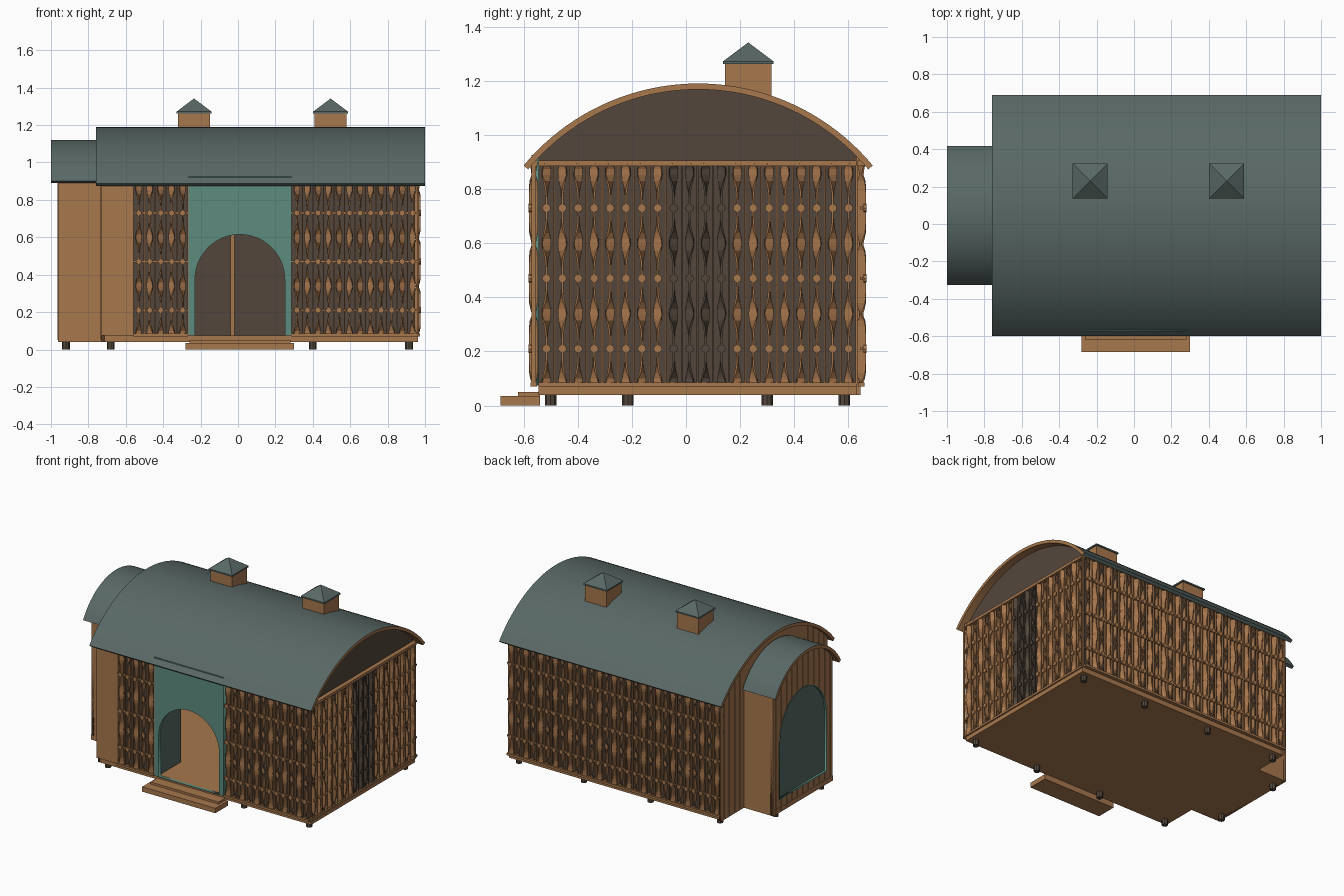
import bpy, bmesh, math
from mathutils import Vector, Matrix

if "Cube" in bpy.data.objects:
    bpy.data.objects.remove(bpy.data.objects["Cube"])


def material(name, rgb):
    m = bpy.data.materials.new(name)
    m.diffuse_color = (*rgb, 1)
    m.use_nodes = True
    m.node_tree.nodes["Principled BSDF"].inputs["Base Color"].default_value = m.diffuse_color
    return m


WOOD = material("warm wood", (0.39, 0.185, 0.075))
DARK = material("dark brown", (0.086, 0.062, 0.044))
SLATE = material("slate green", (0.10, 0.14, 0.132))
TEAL = material("teal paint", (0.11, 0.265, 0.215))
CY = 0.045  # centre line of both vaults


def finish(name, bm, *mats):
    me = bpy.data.meshes.new(name)
    bmesh.ops.recalc_face_normals(bm, faces=bm.faces)
    bm.to_mesh(me)
    bm.free()
    for m in mats:
        me.materials.append(m)
    ob = bpy.data.objects.new(name, me)
    bpy.context.collection.objects.link(ob)
    return ob


def add_box(bm, x0, x1, y0, y1, z0, z1):
    mat = Matrix.Translation(((x0 + x1) / 2, (y0 + y1) / 2, (z0 + z1) / 2)) @ Matrix.Diagonal((x1 - x0, y1 - y0, z1 - z0, 1))
    bmesh.ops.create_cube(bm, size=1, matrix=mat)


def box(name, mat, *dims):
    bm = bmesh.new()
    add_box(bm, *dims)
    return finish(name, bm, mat)


def arch(c, half, base, spring, rise, n=24):
    """Arched outline: straight jambs and a round head."""
    pts = [(c - half, base), (c + half, base)]
    return pts + [(c + half * math.cos(math.pi * i / n), spring + rise * math.sin(math.pi * i / n)) for i in range(n + 1)]


def panel(name, mat, outlines, axis, pos, thick):
    """Flat wall from outlines (later ones are holes), facing along x or y."""
    cu = bpy.data.curves.new(name, 'CURVE')
    cu.dimensions, cu.fill_mode, cu.extrude = '2D', 'BOTH', thick / 2
    for pts in outlines:
        s = cu.splines.new('POLY')
        s.points.add(len(pts) - 1)
        for p, (u, v) in zip(s.points, pts):
            p.co = (u, v, 0, 1)
        s.use_cyclic_u = True
    tmp = bpy.data.objects.new(name + "_outline", cu)
    bpy.context.collection.objects.link(tmp)
    bpy.context.view_layer.update()
    me = bpy.data.meshes.new_from_object(tmp.evaluated_get(bpy.context.evaluated_depsgraph_get()))
    bpy.data.objects.remove(tmp)
    for v in me.vertices:
        u, w, d = v.co
        v.co = (u, pos - d, w) if axis == 'y' else (pos + d, u, w)
    me.materials.clear()
    me.materials.append(mat)
    ob = bpy.data.objects.new(name, me)
    bpy.context.collection.objects.link(ob)
    return ob


class Vault:
    """Circular barrel roof running along x."""
    def __init__(self, half, eave, top, thick=0.022):
        rise = top - eave
        self.r = (half * half + rise * rise) / (2 * rise)
        self.cz, self.a, self.t = top - self.r, math.asin(half / self.r), thick

    def height(self, y):
        return self.cz + math.sqrt((self.r - self.t) ** 2 - (y - CY) ** 2)

    def gable(self, y0, y1, z0, n=28):
        ys = [y1 + (y0 - y1) * i / n for i in range(n + 1)]
        return [(y0, z0), (y1, z0)] + [(y, self.height(y) + 0.004) for y in ys]

    def roof(self, name, x0, x1, n=40):
        bm = bmesh.new()
        rings = []
        for i in range(n + 1):
            a = -self.a + 2 * self.a * i / n
            rings.append([bm.verts.new((x, CY + r * math.sin(a), self.cz + r * math.cos(a)))
                          for x, r in ((x0, self.r), (x1, self.r), (x1, self.r - self.t), (x0, self.r - self.t))])
        for p, q in zip(rings, rings[1:]):
            for k in range(4):
                f = bm.faces.new((p[k], p[(k + 1) % 4], q[(k + 1) % 4], q[k]))
                f.material_index = 0 if k == 0 else 1  # covering outside, timber below
                f.smooth = k in (0, 2)
        for ring in (rings[0], rings[-1]):
            bm.faces.new(ring)
        ob = finish(name, bm, SLATE, WOOD)
        for o in bpy.context.selected_objects:
            o.select_set(False)
        ob.select_set(True)
        bpy.context.view_layer.objects.active = ob
        bpy.ops.object.shade_smooth_by_angle(angle=math.radians(30))


main, annex = Vault(0.645, 0.887, 1.19), Vault(0.372, 0.9, 1.12)
main.roof("main_roof", -0.76, 1.0)
annex.roof("annex_roof", -1.0, -0.74)

# floor, feet and steps
box("main_floor", WOOD, -0.73, 0.962, -0.545, 0.63, 0.04, 0.075)
box("annex_floor", WOOD, -0.962, -0.73, -0.29, 0.385, 0.04, 0.075)
bm = bmesh.new()
for x, ys in [(x, (-0.5, 0.585)) for x in (-0.68, -0.13, 0.4, 0.915)] + [(-0.92, (-0.215, 0.3))]:
    for y in ys:
        bmesh.ops.create_cone(bm, cap_ends=True, segments=8, radius1=0.021, radius2=0.021, depth=0.04,
                              matrix=Matrix.Translation((x, y, 0.02)))
finish("feet", bm, DARK)
box("lower_step", WOOD, -0.28, 0.30, -0.685, -0.54, 0, 0.035)
box("upper_step", WOOD, -0.26, 0.28, -0.62, -0.54, 0.035, 0.05)

# main walls
box("back_wall", DARK, -0.73, 0.945, 0.615, 0.63, 0.075, 0.91)
box("front_wall_right", DARK, 0.28, 0.945, -0.545, -0.53, 0.075, 0.91)
box("front_wall_left", DARK, -0.56, -0.26, -0.545, -0.53, 0.075, 0.91)
box("front_plain_wall", WOOD, -0.73, -0.56, -0.56, -0.53, 0.075, 0.92)
panel("right_gable_wall", DARK, [main.gable(-0.545, 0.63, 0.075)], 'x', 0.937, 0.016)
panel("left_gable_wall", WOOD, [main.gable(-0.545, 0.645, 0.04)], 'x', -0.722, 0.016)

# arched entrance with open door leaves
panel("entrance_wall", TEAL, [[(-0.265, 0.075), (0.285, 0.075), (0.285, 0.925), (-0.265, 0.925)],
                              arch(0.01, 0.24, 0.0751, 0.375, 0.24)], 'y', -0.558, 0.026)
for side, x in (("left", -0.25), ("right", 0.257)):
    box("door_leaf_" + side, SLATE, x, x + 0.013, -0.545, -0.31, 0.08, 0.58)
box("inner_post", WOOD, -0.04, -0.018, 0.2, 0.222, 0.075, 1.1)

# annex walls with arched end window
for side, y in (("front", -0.29), ("back", 0.37)):
    box("annex_wall_" + side, WOOD, -0.96, -0.73, y, y + 0.015, 0.04, 0.935)
hole = arch(CY, 0.27, 0.13, 0.54, 0.3)
panel("annex_end_wall", WOOD, [annex.gable(-0.29, 0.385, 0.04), hole], 'x', -0.95, 0.02)
panel("annex_window", SLATE, [hole], 'x', -0.944, 0.008)
panel("annex_window_frame", TEAL, [hole, arch(CY, 0.262, 0.138, 0.54, 0.292)], 'x', -0.954, 0.016)

# plank seams on the left-hand walls
bm = bmesh.new()
for i in range(-5, 6):
    y = CY + i * 0.062
    t = (y - CY) / 0.27
    if abs(t) < 1:
        add_box(bm, -0.964, -0.96, y - 0.004, y + 0.004, 0.05, 0.13)
    z0 = 0.54 + 0.3 * math.sqrt(1 - t * t) if abs(t) < 1 else 0.05
    add_box(bm, -0.964, -0.96, y - 0.004, y + 0.004, z0, annex.height(y))
for y in (-0.52, -0.46, -0.4, -0.34, 0.43, 0.49, 0.55, 0.61):
    add_box(bm, -0.734, -0.73, y - 0.004, y + 0.004, 0.05, main.height(y))
finish("plank_battens", bm, WOOD)

# twisted slat screens
Z0, Z1, KNOTS, PITCH = 0.078, 0.895, (0.21, 0.47, 0.73), 0.0585


def screen(name, origin, u, length, rails, dark=(9, 9)):
    u = Vector(u)
    n = u.cross(Vector((0, 0, 1)))
    o = Vector(origin) + n * 0.018
    bm = bmesh.new()

    def bar(c, hw, hn, z0, z1, idx):
        vs = bmesh.ops.create_cube(bm, size=1)['verts']
        for v in vs:
            a, b, z = v.co * 2
            v.co = c + u * (a * hw) + n * (b * hn) + Vector((0, 0, (z0 + z1) / 2 + z * (z1 - z0) / 2))
        for f in {f for v in vs for f in v.link_faces}:
            f.material_index = idx

    count = round(length / PITCH)
    for i in range(count):
        d = (i + 0.5) * length / count
        c = o + u * d
        idx = int(dark[0] < d < dark[1])
        prev = None
        steps = 38
        for k in range(steps + 1):  # flat between knots, edge-on at knots
            z = Z0 + (Z1 - Z0) * k / steps
            s = abs(math.cos(math.pi * (z - 0.47) / 0.26))
            a = math.pi / 2 * (1 - (1 - s) ** 2) * (1 if i % 2 else -1)
            w = (u * math.cos(a) + n * math.sin(a)) * 0.0165
            t = (n * math.cos(a) - u * math.sin(a)) * 0.0035
            ring = [bm.verts.new(c + p + Vector((0, 0, z))) for p in (w + t, t - w, -w - t, w - t)]
            for j in range(4 if prev else 0):
                bm.faces.new((prev[j], prev[(j + 1) % 4], ring[(j + 1) % 4], ring[j])).material_index = idx
            if k in (0, steps):
                bm.faces.new(ring).material_index = idx
            prev = ring
        bar(c + u * (PITCH / 2), 0.003, 0.008, Z0, Z1, idx)
        for z in KNOTS:  # round knots
            m = Matrix.Translation(c + n * 0.013 + Vector((0, 0, z))) @ n.to_track_quat('Z', 'Y').to_matrix().to_4x4()
            vs = bmesh.ops.create_cone(bm, cap_ends=True, segments=8, radius1=0.016, radius2=0.016, depth=0.01, matrix=m)['verts']
            for f in {f for v in vs for f in v.link_faces}:
                f.material_index = idx
    mid = o + u * (length / 2)
    bar(mid, length / 2, 0.015, 0.885, 0.905, 0)
    bar(mid, length / 2, 0.012, 0.07, 0.085, 0)
    for z in KNOTS if rails else ():
        bar(mid, length / 2, 0.006, z - 0.005, z + 0.005, 0)
    finish(name, bm, WOOD, DARK)


screen("right_screen", (0.942, -0.545, 0), (0, 1, 0), 1.175, False, (0.47, 0.7))
screen("back_screen", (0.962, 0.63, 0), (-1, 0, 0), 1.69, True)
screen("front_screen_right", (0.287, -0.545, 0), (1, 0, 0), 0.675, True)
screen("front_screen_left", (-0.56, -0.545, 0), (1, 0, 0), 0.293, True)

# roof vents with pyramid caps
for side, x in (("left", -0.235), ("right", 0.495)):
    y = 0.23
    box("vent_box_" + side, WOOD, x - 0.085, x + 0.085, y - 0.085, y + 0.085, 1.1, 1.266)
    box("vent_eave_" + side, SLATE, x - 0.093, x + 0.093, y - 0.093, y + 0.093, 1.262, 1.272)
    bm = bmesh.new()
    bmesh.ops.create_cone(bm, cap_ends=True, segments=4, radius1=0.093 * math.sqrt(2), radius2=0, depth=0.07,
                          matrix=Matrix.Translation((x, y, 1.307)) @ Matrix.Rotation(math.pi / 4, 4, 'Z'))
    finish("vent_cap_" + side, bm, SLATE)
